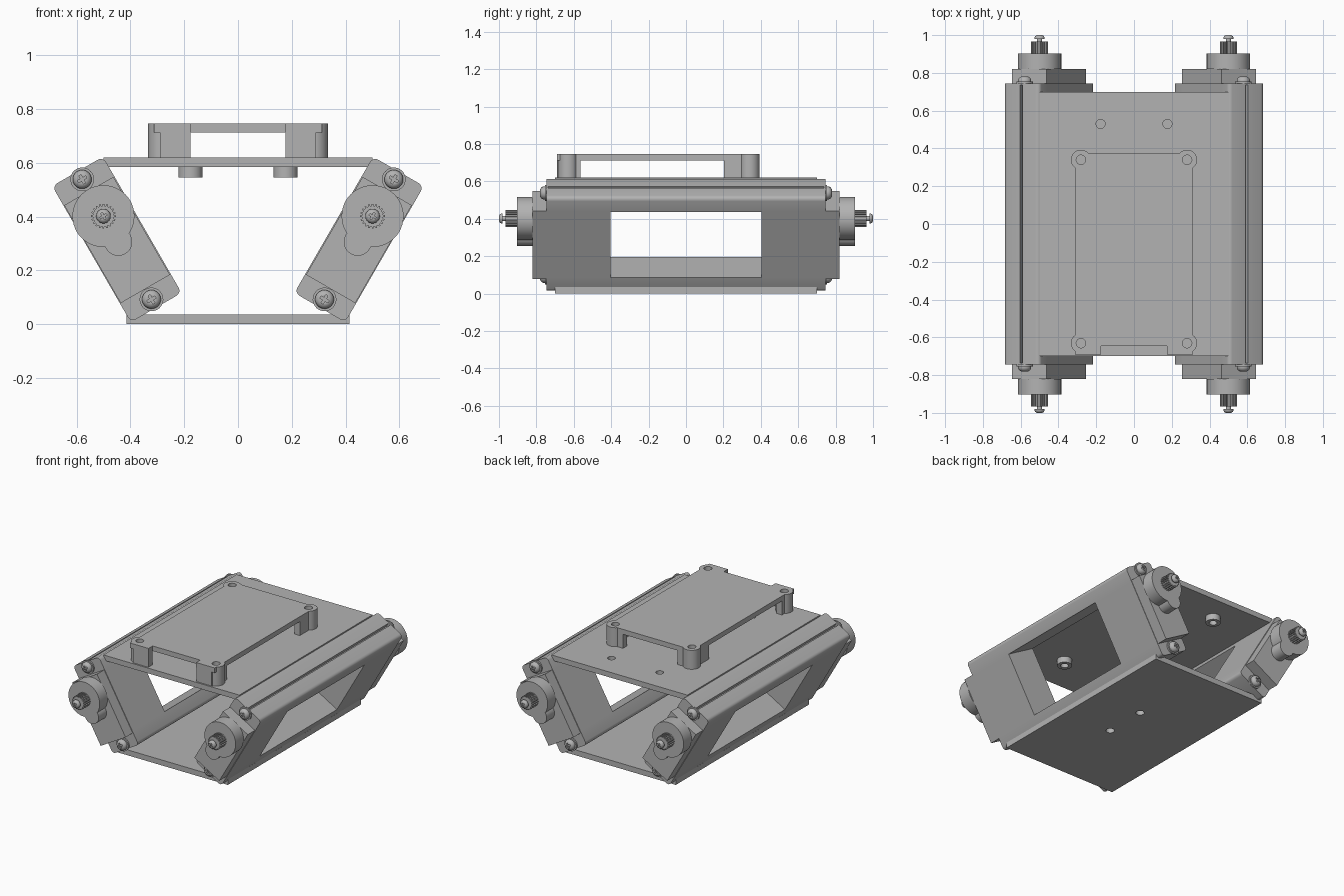
import bpy, bmesh
from math import pi, sin, cos, radians
from mathutils import Matrix, Vector

if "Cube" in bpy.data.objects:
    bpy.data.objects.remove(bpy.data.objects["Cube"])

gray = bpy.data.materials.new("plain_gray")
gray.use_nodes = True
gray.diffuse_color = (0.45, 0.45, 0.45, 1)
gray.node_tree.nodes["Principled BSDF"].inputs["Base Color"].default_value = gray.diffuse_color

# Side frames lean outward: local x is outward, local z runs up the frame
TILT = Matrix.Translation((0.45, 0, 0.315)) @ Matrix.Rotation(radians(30), 4, "Y")


def finish(bm, name, mirror=(False, False)):
    bmesh.ops.recalc_face_normals(bm, faces=bm.faces)
    mesh = bpy.data.meshes.new(name)
    bm.to_mesh(mesh)
    bm.free()
    mesh.materials.append(gray)
    obj = bpy.data.objects.new(name, mesh)
    bpy.context.collection.objects.link(obj)
    smooth(mesh)
    if any(mirror):
        mod = obj.modifiers.new("mirror", "MIRROR")
        mod.use_axis = (mirror[0], mirror[1], False)
        mod.use_mirror_merge = False
    return obj


def smooth(mesh):
    for p in mesh.polygons:
        p.use_smooth = True
    mesh.set_sharp_from_angle(angle=radians(35))


def box(name, x, y, z, mirror=(False, False), matrix=Matrix()):
    bm = bmesh.new()
    bmesh.ops.create_cube(bm, size=1)
    for v in bm.verts:
        v.co = [r[0] + (c + 0.5) * (r[1] - r[0]) for r, c in zip((x, y, z), v.co)]
    bm.transform(matrix)
    return finish(bm, name, mirror)


def extrude_y(name, pts, y0, y1, mirror, matrix=TILT):
    """Extrude an (x, z) profile along y."""
    bm = bmesh.new()
    face = bm.faces.new([bm.verts.new((x, y0, z)) for x, z in pts])
    ext = bmesh.ops.extrude_face_region(bm, geom=[face])["geom"]
    for v in ext:
        if isinstance(v, bmesh.types.BMVert):
            v.co.y = y1
    bm.transform(matrix)
    return finish(bm, name, mirror)


def lathe(name, profile, matrix, mirror=(False, False), n=32):
    """Closed solid of (radius, height) rings around z."""
    bm = bmesh.new()
    rings = [[bm.verts.new((r * cos(2 * pi * i / n), r * sin(2 * pi * i / n), h))
              for i in range(n)] for r, h in profile]
    for a, b in zip(rings, rings[1:]):
        for i in range(n):
            bm.faces.new((a[i], a[(i + 1) % n], b[(i + 1) % n], b[i]))
    bm.faces.new(rings[0])
    bm.faces.new(rings[-1])
    bm.transform(matrix)
    return finish(bm, name, mirror)


def post(name, x, y, r, z0, z1, mirror=(False, False)):
    return lathe(name, [(r, z0), (r, z1)], Matrix.Translation((x, y, 0)), mirror)


def combine(obj, tools, operation):
    """Apply boolean tools and remove them."""
    for tool in tools:
        tool.hide_render = True
        mod = obj.modifiers.new("bool", "BOOLEAN")
        mod.operation, mod.object, mod.solver = operation, tool, "EXACT"
    bpy.context.view_layer.update()
    deps = bpy.context.evaluated_depsgraph_get()
    mesh = bpy.data.meshes.new_from_object(obj.evaluated_get(deps))
    obj.modifiers.clear()
    obj.data = mesh
    smooth(mesh)
    for tool in tools:
        bpy.data.objects.remove(tool)


def rounded_end(z_in, z_out, half=0.109, r=0.022):
    """Rail end outline with its two outer corners rounded."""
    s = 1 if z_out > z_in else -1
    pts = [(-half, z_in)]
    for cx, a0 in ((r - half, pi), (half - r, pi / 2)):
        for i in range(5):
            a = a0 - i * pi / 8
            pts.append((cx + r * cos(a), z_out + s * (r * sin(a) - r)))
    return pts + [(half, z_in)]


def on_axis(z, y):
    """Matrix that points local z along +y at height z of the tilted frame."""
    return TILT @ Matrix.Translation((0, y, z)) @ Matrix.Rotation(-pi / 2, 4, "X")


def cross_screw(name, z, y, r, h):
    head = lathe(name, [(r, 0), (r, h * 0.3), (r * 0.85, h * 0.72), (r * 0.55, h)], on_axis(z, y))
    a, b = r * 0.5, r * 0.13
    cutters = [box("cutter", (-p, p), (-q, q), (h * 0.45, h * 2), matrix=on_axis(z, y))
               for p, q in ((a, b), (b, a))]
    combine(head, cutters, "DIFFERENCE")
    mod = head.modifiers.new("mirror", "MIRROR")
    mod.use_axis = (True, True, False)
    mod.use_mirror_merge = False


BOTH, SIDES = (True, True), (True, False)

# Rails with a narrow slot in the upper one, and solid end pieces
upper = rounded_end(0.203, 0.292)
slot = [(-0.008, 0.292), (-0.008, 0.262), (0.008, 0.262), (0.008, 0.292)]
extrude_y("upper_rail", upper[:6] + slot + upper[6:], -0.737, 0.737, SIDES)
extrude_y("upper_rail_end", upper, 0.737, 0.745, BOTH)
extrude_y("lower_rail", rounded_end(-0.2, -0.292), -0.745, 0.745, SIDES)

# Servos between the rails, with gear cap, splined shaft and shaft screw
box("servo_body", (-0.105, 0.106), (0.405, 0.82), (-0.212, 0.208), BOTH, TILT)
box("servo_side_panel", (-0.109, 0.109), (0.405, 0.745), (-0.205, 0.205), BOTH, TILT)
lathe("servo_gear_cap", [(0.115, 0), (0.115, 0.083)], on_axis(0.1, 0.82), BOTH, 48)
lathe("servo_small_cap", [(0.052, 0), (0.052, 0.083)], on_axis(-0.01, 0.82), BOTH)
teeth = [(r * cos(2 * pi * (i + f) / 20), 0.1 + r * sin(2 * pi * (i + f) / 20))
         for i in range(20) for r, f in ((0.039, 0), (0.039, 0.4), (0.046, 0.5), (0.046, 0.9))]
extrude_y("servo_spline", teeth, 0.9, 0.965, BOTH)
lathe("shaft_screw_neck", [(0.014, 0), (0.014, 0.025)], on_axis(0.1, 0.96), BOTH, 20)
cross_screw("shaft_screw_head", 0.1, 0.98, 0.027, 0.02)

# Rail end screws
for z, place in ((0.258, "upper"), (-0.257, "lower")):
    lathe(place + "_washer", [(0.044, 0), (0.044, 0.01)], on_axis(z, 0.745), BOTH)
    cross_screw(place + "_rail_screw", z, 0.755, 0.035, 0.025)

# Top plate with bolt holes and standoffs beneath it
holes = [(x, y) for x in (-0.177, 0.177) for y in (-0.44, 0.53)]
top = box("top_plate", (-0.5, 0.5), (-0.7, 0.7), (0.585, 0.62))
combine(top, [post("cutter", x, y, 0.024, 0.5, 0.7) for x, y in holes], "DIFFERENCE")
for x, y in holes:
    standoff = post("standoff", x, y, 0.045, 0.545, 0.585)
    combine(standoff, [post("cutter", x, y, 0.024, 0.5, 0.7)], "DIFFERENCE")

# Bottom plate
bottom = box("bottom_plate", (-0.415, 0.415), (-0.7, 0.7), (0, 0.036))
combine(bottom, [post("cutter", 0.07, y, 0.026, -0.1, 0.1) for y in (-0.14, 0.14)], "DIFFERENCE")

# Raised tray: panel, corner posts and short legs, with screw holes and a front notch
corners = [(x, y) for x in (-0.281, 0.281) for y in (-0.631, 0.34)]
tray = box("tray", (-0.312, 0.312), (-0.69, 0.376), (0.713, 0.746))
parts = [post("corner", x, y, 0.053, 0.62, 0.746) for x, y in corners]
for s in (-1, 1):
    xs = sorted((0.272 * s, 0.312 * s))
    parts.append(box("back_leg", xs, (0.204, 0.34), (0.62, 0.73)))
    parts.append(box("front_side_leg", xs, (-0.63, -0.563), (0.62, 0.73)))
    parts.append(box("front_leg", sorted((0.177 * s, 0.29 * s)), (-0.69, -0.645), (0.62, 0.73)))
    parts.append(box("rear_leg", sorted((0.2 * s, 0.29 * s)), (0.336, 0.376), (0.62, 0.73)))
combine(tray, parts, "UNION")
cutters = [post("cutter", x, y, 0.025, 0.5, 0.9) for x, y in corners]
cutters.append(box("cutter", (-0.175, 0.175), (-0.8, -0.647), (0.65, 0.9)))
combine(tray, cutters, "DIFFERENCE")
